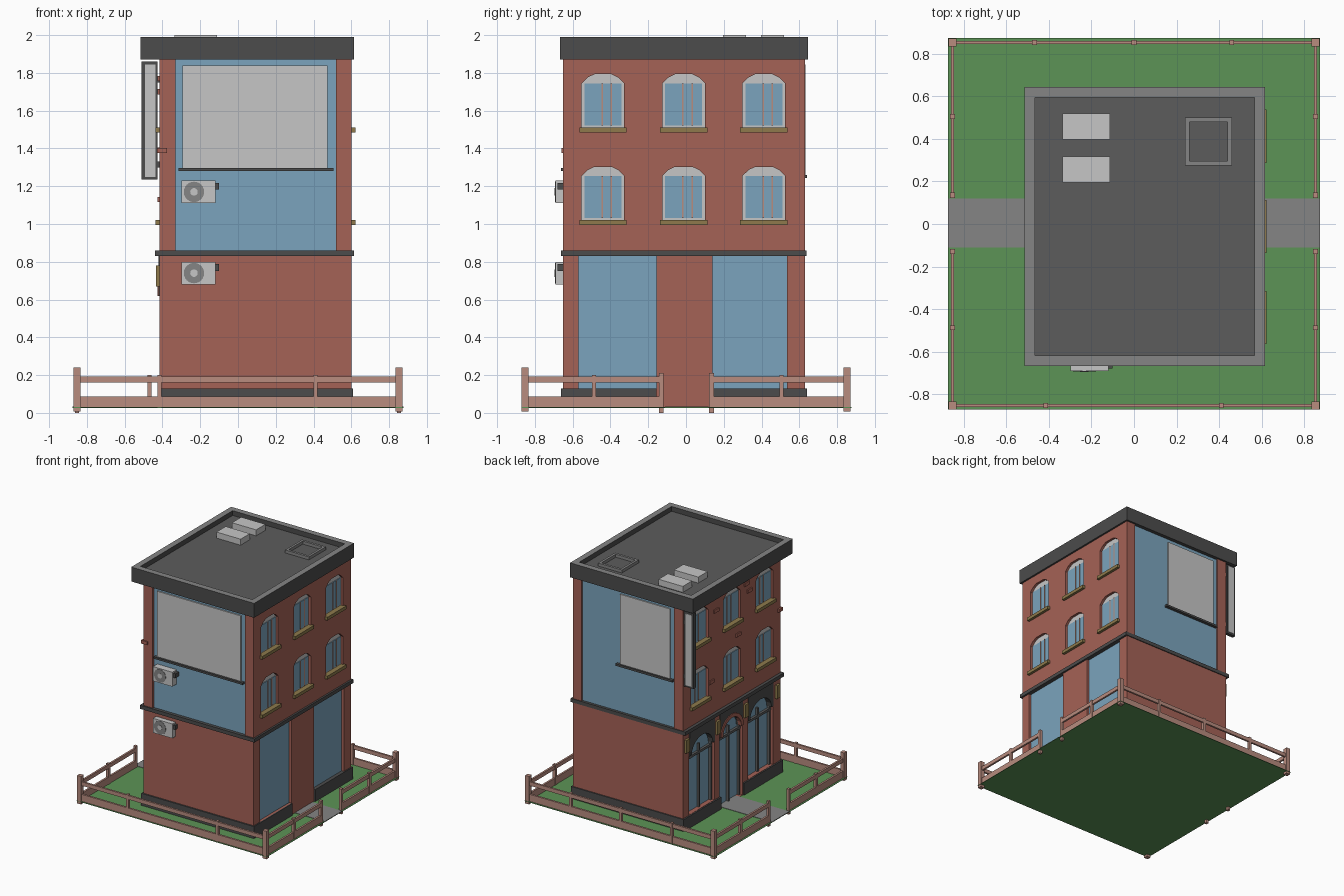
import bpy, bmesh, math
from mathutils import Matrix

if "Cube" in bpy.data.objects:
    bpy.data.objects.remove(bpy.data.objects["Cube"])


def material(name, rgb):
    m = bpy.data.materials.new(name)
    lin = [((c / 255 + 0.055) / 1.055) ** 2.4 for c in rgb]
    m.diffuse_color = (*lin, 1)
    m.use_nodes = True
    m.node_tree.nodes["Principled BSDF"].inputs["Base Color"].default_value = m.diffuse_color
    return m


BRICK = material("red_brick", (165, 98, 86))
GLASS = material("blue_glass", (123, 164, 189))
DARK = material("dark_grey", (76, 76, 76))
FLOOR = material("roof_grey", (92, 92, 92))
GREY = material("mid_grey", (133, 133, 133))
LIGHT = material("light_grey", (198, 198, 198))
WOOD = material("pink_wood", (184, 140, 127))
GRASS = material("grass_green", (92, 148, 86))
STONE = material("olive_stone", (142, 122, 76))


def finish(name, bm, *mats):
    bmesh.ops.recalc_face_normals(bm, faces=bm.faces)
    me = bpy.data.meshes.new(name)
    bm.to_mesh(me)
    bm.free()
    for m in mats:
        me.materials.append(m)
    ob = bpy.data.objects.new(name, me)
    bpy.context.collection.objects.link(ob)
    return ob


def add_box(bm, x0, x1, y0, y1, z0, z1):
    mat = Matrix.Translation(((x0 + x1) / 2, (y0 + y1) / 2, (z0 + z1) / 2)) @ \
        Matrix.Diagonal((abs(x1 - x0), abs(y1 - y0), abs(z1 - z0), 1))
    bmesh.ops.create_cube(bm, size=1, matrix=mat)


def add_prism(bm, pts, x0, x1):
    """Extrude a (y, z) outline along x."""
    face = bm.faces.new([bm.verts.new((x0, y, z)) for y, z in pts])
    new = bmesh.ops.extrude_face_region(bm, geom=[face])["geom"]
    for v in new:
        if isinstance(v, bmesh.types.BMVert):
            v.co.x = x1


def boxes(name, mat, items):
    bm = bmesh.new()
    for b in items:
        add_box(bm, *b)
    return finish(name, bm, mat)


def prisms(name, mat, items):
    bm = bmesh.new()
    for p in items:
        add_prism(bm, *p)
    return finish(name, bm, mat)


def window_outline(yc, z):
    half = [(0.112, 0), (0.112, 0.235), (0.082, 0.265), (0.045, 0.283)]
    return [(yc + y, z + h) for y, h in half] + [(yc - y, z + h) for y, h in reversed(half)]


def arch(yc, w, z, h, n=10):
    return [(yc + w * math.cos(math.pi * i / n), z + h * math.sin(math.pi * i / n)) for i in range(n + 1)]


XL, XR, YF, YB = -0.415, 0.60, -0.65, 0.63
WINDOWS = [(y, z) for y in (-0.44, -0.012, 0.412) for z in (1.02, 1.51)]
BAYS = [(-0.385, 0.165, 0.13), (0.0, 0.15, 0.03), (0.385, 0.165, 0.13)]  # left face: centre, half width, base

# Ground and path
boxes("grass", GRASS, [(-0.875, 0.875, -0.872, 0.875, 0.027, 0.03)])
boxes("path", GREY, [(-0.875, 0.875, -0.11, 0.12, 0.03, 0.033)])

# Brick body with recessed openings; recess backs become glass
body = boxes("brick_body", BRICK, [(XL, XR, YF, YB, 0.03, 1.87)])
body.data.materials.append(GLASS)
bm = bmesh.new()
for s, x in ((-1, XL), (1, XR)):
    for y, z in WINDOWS:
        add_prism(bm, window_outline(y, z), x - s * 0.03, x + s * 0.05)
for y0, y1 in ((-0.57, -0.155), (0.14, 0.535)):
    add_box(bm, XR - 0.02, XR + 0.05, y0, y1, 0.13, 0.84)
for y, w, z in BAYS:
    add_box(bm, XL - 0.05, XL + 0.04, y - w, y + w, z + 0.002, 0.84)
for y0, y1 in ((YF - 0.05, YF + 0.015), (YB - 0.015, YB + 0.05)):
    add_box(bm, -0.33, 0.52, y0, y1, 0.85, 1.9)
cutter = finish("opening_cutter", bm)
cutter.hide_render = True
mod = body.modifiers.new("openings", "BOOLEAN")
mod.operation, mod.solver, mod.object = "DIFFERENCE", "EXACT", cutter
dg = bpy.context.evaluated_depsgraph_get()
body.data = bpy.data.meshes.new_from_object(body.evaluated_get(dg))
body.modifiers.clear()
bpy.data.objects.remove(cutter)
for f in body.data.polygons:
    c, n = f.center, f.normal
    inside_x = abs(n.x) > 0.9 and XL + 0.01 < c.x * 1 < XR - 0.01 and (c.x - 0.09) * n.x > 0.4
    inside_y = abs(n.y) > 0.9 and abs(c.y + 0.01) < 0.63 and c.y * n.y > 0.59 and -0.3 < c.x < 0.5
    f.material_index = 1 if inside_x or inside_y else 0

# Plinth with gaps at the path, belt course
boxes("plinth", DARK, [(XL - 0.012, XR + 0.01, YF - 0.012, YF + 0.03, 0.03, 0.13),
                       (XL - 0.012, XR + 0.01, YB - 0.03, YB + 0.01, 0.03, 0.13)] +
      [(xa, xb, y0, y1, 0.03, 0.13) for xa, xb in ((XL - 0.012, XL + 0.05), (XR - 0.03, XR + 0.01))
       for y0, y1 in ((YF, -0.155), (0.145, YB))])
boxes("belt_course", DARK, [(-0.44, 0.615, -0.662, 0.637, 0.83, 0.86)])

# Upper windows on both sides
frames, panes, bars, sills = [], [], [], []
for s, x in ((-1, XL), (1, XR)):
    for y, z in WINDOWS:
        frames.append((window_outline(y, z), x - s * 0.03, x - s * 0.02))
        panes.append((x - s * 0.021, x - s * 0.015, y - 0.098, y + 0.098, z + 0.012, z + 0.235))
        for d in (-0.004, 0.045):
            bars.append((x - s * 0.016, x - s * 0.011, y + d - 0.004, y + d + 0.004, z + 0.012, z + 0.235))
        sills.append((x - s * 0.02, x + s * 0.022, y - 0.125, y + 0.125, z - 0.025, z + 0.002))
prisms("window_frames", LIGHT, frames)
boxes("window_panes", GLASS, panes)
boxes("window_bars", WOOD, bars)
boxes("window_sills", STONE, sills)

# Left entrance side: arched surrounds, glazing bars, door arch, brackets
surrounds, rails = [], []
for y, w, z in BAYS:
    a = arch(y, w - 0.025, 0.62, 0.12)
    surrounds.append(([(y + w, 0.62)] + a + [(y - w, 0.62), (y - w, 0.835), (y + w, 0.835)], XL - 0.005, XL + 0.04))
    for d in (-w + 0.01, 0, w - 0.01):
        rails.append((XL + 0.02, XL + 0.04, y + d - 0.008, y + d + 0.008, z, 0.66))
    rails.append((XL + 0.02, XL + 0.04, y - w, y + w, 0.58, 0.6))
prisms("arch_surrounds", DARK, surrounds)
boxes("glazing_bars", FLOOR, rails)
prisms("door_arch", BRICK, [(arch(0, 0.15, 0.62, 0.145) + arch(0, 0.12, 0.62, 0.115)[::-1], XL - 0.012, XL + 0.02)])
boxes("brackets", STONE, [(XL - 0.02, XL, y - 0.022, y + 0.022, 0.67, 0.78) for y in (-0.6, -0.185, 0.185, 0.59)])

# Loose bricks standing proud of the wall
boxes("proud_bricks", BRICK, [(XL - 0.01, XL, y - 0.03, y + 0.03, z - 0.014, z + 0.014) for y, z in
                              ((-0.24, 1.70), (-0.2, 1.77), (-0.09, 1.39), (0.26, 1.13), (0.2, 1.70))] +
      [(XL - 0.015, -0.375, YF - 0.01, YF + 0.04, 1.375, 1.402)])

# Billboards on front and back with ledges
boxes("billboards", LIGHT, [(-0.295, 0.475, YF + 0.005, YF + 0.02, 1.295, 1.84),
                            (-0.29, 0.17, YB - 0.02, YB - 0.005, 1.26, 1.84)])
boxes("billboard_ledges", DARK, [(-0.315, 0.505, YF - 0.012, YF + 0.02, 1.28, 1.296),
                                 (-0.32, 0.2, YB - 0.02, YB + 0.01, 1.243, 1.26)])

# Hanging sign at the back left corner
boxes("sign_frame", DARK, [(-0.51, -0.425, 0.6, 0.63, 1.235, 1.86)])
boxes("sign_panel", LIGHT, [(-0.493, -0.438, 0.597, 0.633, 1.25, 1.845)])
boxes("sign_mounts", DARK, [(-0.43, XL, 0.605, 0.625, z, z + 0.03) for z in (1.3, 1.75)])

# Air conditioners on the front
ac, fan = (0.68, 1.11), bmesh.new()
boxes("air_conditioners", LIGHT, [(-0.298, -0.12, -0.692, YF + 0.02, z, z + 0.12) for z in ac])
boxes("pipe_boxes", DARK, [(-0.12, -0.1, -0.68, YF + 0.02, z + 0.072, z + 0.107) for z in ac])
for z in ac:
    for r, d in ((0.054, 0.004), (0.02, 0.007)):
        bmesh.ops.create_cone(fan, cap_ends=True, segments=24, radius1=r, radius2=r, depth=d, matrix=Matrix.Translation(
            (-0.233, -0.692, z + 0.06)) @ Matrix.Rotation(math.pi / 2, 4, "X"))
fans = finish("fan_covers", fan, GREY, LIGHT)
for f in fans.data.polygons:
    f.material_index = 1 if f.center.y < -0.6945 else 0

# Roof slab with a sunken floor
bm = bmesh.new()
add_box(bm, -0.515, 0.615, -0.667, 0.645, 1.87, 1.99)
top = max(bm.faces, key=lambda f: f.calc_center_median().z)
bmesh.ops.inset_region(bm, faces=[top], thickness=0.07)
ext = bmesh.ops.extrude_discrete_faces(bm, faces=[top])["faces"][0]
for v in ext.verts:
    v.co.z = 1.95
roof = finish("roof", bm, DARK, GREY, FLOOR)
for f in roof.data.polygons:
    if f.normal.z > 0.9:
        f.material_index = 1 if f.center.z > 1.97 else 2

# Roof units and hatch
boxes("roof_units", LIGHT, [(-0.335, -0.112, y, y + 0.122, 1.95, 2.0) for y in (0.195, 0.398)])
boxes("hatch_frame", GREY, [(0.24, 0.46, 0.275, 0.295, 1.945, 1.975), (0.24, 0.46, 0.48, 0.5, 1.945, 1.975),
                            (0.24, 0.26, 0.295, 0.48, 1.945, 1.975), (0.44, 0.46, 0.295, 0.48, 1.945, 1.975)])

# Fence: corner posts, gate posts, small posts and two rails
E, post, rail = 0.853, [], []
for sx in (-E, E):
    for y in (-E, E):
        post.append((sx - 0.018, sx + 0.018, y - 0.018, y + 0.018, 0.008, 0.24))
    for y in (-0.13, 0.135):
        post.append((sx - 0.011, sx + 0.011, y - 0.012, y + 0.012, 0, 0.21))
    for y in (-0.487, 0.505):
        post.append((sx - 0.012, sx + 0.012, y - 0.011, y + 0.011, 0.03, 0.2))
for y, xs in ((-E, (-0.415, 0.41)), (E, (-0.468, 0, 0.46))):
    post += [(x - 0.011, x + 0.011, y - 0.012, y + 0.012, 0.03, 0.2) for x in xs]
for z0, z1 in ((0.03, 0.088), (0.16, 0.192)):
    for e in (-E, E):
        rail.append((-E, E, e - 0.008, e + 0.008, z0, z1))
        rail += [(e - 0.008, e + 0.008, y0, y1, z0, z1) for y0, y1 in ((-E, -0.13), (0.135, E))]
boxes("fence_posts", WOOD, post)
boxes("fence_rails", WOOD, rail)
